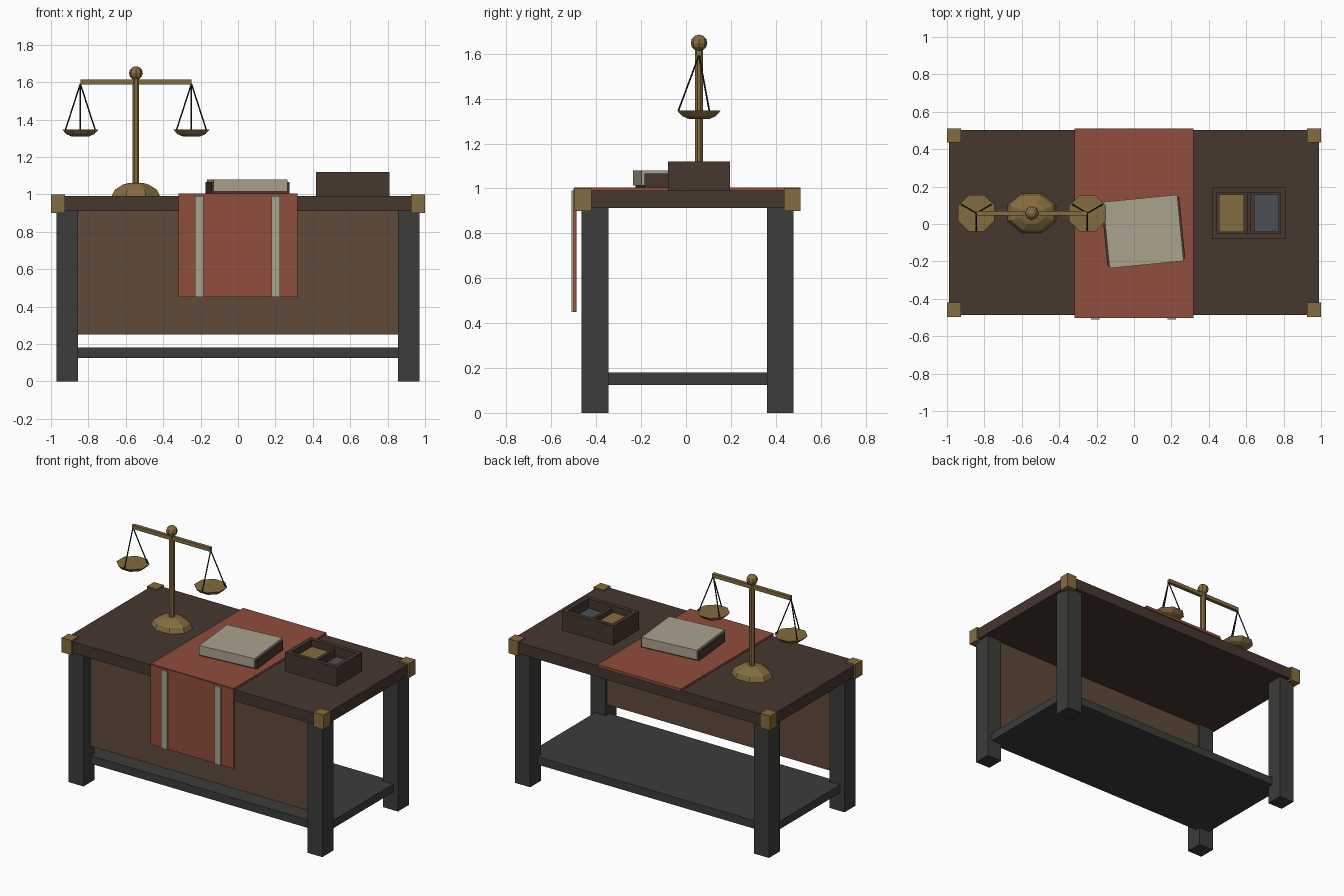
import bpy, bmesh
from math import pi, cos, sin, radians
from mathutils import Vector, Matrix

if "Cube" in bpy.data.objects:
    bpy.data.objects.remove(bpy.data.objects["Cube"])

COLORS = {
    "dark_wood": (0.062, 0.038, 0.028), "panel_wood": (0.115, 0.068, 0.042),
    "iron": (0.045, 0.045, 0.043), "brass": (0.23, 0.15, 0.05),
    "red_cloth": (0.28, 0.075, 0.045), "paper": (0.40, 0.36, 0.27),
    "slate": (0.07, 0.08, 0.09), "cord": (0.015, 0.015, 0.015)}
MATS = {}
for key, c in COLORS.items():
    MATS[key] = bpy.data.materials.new(key)
    MATS[key].diffuse_color = (*c, 1)


def finish(name, bm, mat):
    bmesh.ops.recalc_face_normals(bm, faces=bm.faces)
    me = bpy.data.meshes.new(name)
    bm.to_mesh(me)
    bm.free()
    me.materials.append(MATS[mat])
    ob = bpy.data.objects.new(name, me)
    bpy.context.collection.objects.link(ob)
    return ob


def box(name, mat, x, y, z):
    """Box from (min, max) ranges."""
    bm = bmesh.new()
    bmesh.ops.create_cube(bm, size=1)
    for v in bm.verts:
        v.co = [(a + b) / 2 + c * (b - a) for (a, b), c in zip((x, y, z), v.co)]
    return finish(name, bm, mat)


def lathe(name, mat, center, profile, sides=8, sx=1.0, sy=1.0):
    """Stack of flat-sided rings (radius to the flats, z), capped at both ends."""
    bm = bmesh.new()
    k = 1 / cos(pi / sides)
    rings = [[bm.verts.new((center[0] + sx * r * k * cos((i + .5) * 2 * pi / sides),
                            center[1] + sy * r * k * sin((i + .5) * 2 * pi / sides), z))
              for i in range(sides)] for r, z in profile]
    for a, b in zip(rings, rings[1:]):
        for i in range(sides):
            j = (i + 1) % sides
            bm.faces.new((a[i], a[j], b[j], b[i]))
    bm.faces.new(rings[0])
    bm.faces.new(rings[-1])
    return finish(name, bm, mat)


def rod(name, mat, p, q, r, sides=5):
    p, q = Vector(p), Vector(q)
    d = q - p
    bm = bmesh.new()
    m = Matrix.Translation((p + q) / 2) @ d.to_track_quat('Z', 'Y').to_matrix().to_4x4()
    bmesh.ops.create_cone(bm, cap_ends=True, segments=sides, radius1=r, radius2=r,
                          depth=d.length, matrix=m)
    return finish(name, bm, mat)


CY = 0.0075  # table centre in y

# Table
box("table_top", "dark_wood", (-.99, .99), (CY - .495, CY + .495), (.912, .99))
for sx in (-1, 1):
    for sy in (-1, 1):
        tag = ("front" if sy < 0 else "back") + ("_left" if sx < 0 else "_right")
        x, y = sx * .9125, CY + sy * .4125
        box(tag + "_leg", "iron", (x - .0575, x + .0575), (y - .06, y + .06), (0, .915))
        x, y = sx * .9625, CY + sy * .466
        box(tag + "_corner_cap", "brass", (x - .0375, x + .0375),
            (y - .0375, y + .0375), (.9, 1.0))
box("lower_shelf", "iron", (-.935, .935), (CY - .39, CY + .39), (.125, .18))
box("front_panel", "panel_wood", (-.88, .88), (-.39, -.36), (.25, .915))

# Cloth runner
box("cloth_runner", "red_cloth", (-.318, .318), (-.499, .511), (.985, 1.004))
box("cloth_drape", "red_cloth", (-.318, .318), (-.502, -.488), (.45, 1.0))
for side, x in (("left", -.207), ("right", .202)):
    box(side + "_cloth_stripe", "paper", (x - .023, x + .023), (-.511, -.5), (.45, .99))

# Ledger, turned slightly
for name, mat, hx, hy, z in (("ledger_binding", "dark_wood", .209, .165, (1.003, 1.066)),
                             ("ledger_pages", "paper", .199, .178, (1.014, 1.08))):
    ob = box(name, mat, (-hx, hx), (-hy, hy), z)
    ob.location = (.05, -.04, 0)
    ob.rotation_euler.z = radians(5.6)

# Coin tray with two compartments
X0, X1, Y0, Y1, W = .417, .811, -.08, .196, .028
box("tray_floor", "dark_wood", (X0, X1), (Y0, Y1), (.99, 1.015))
box("tray_front_wall", "dark_wood", (X0, X1), (Y0, Y0 + W), (.99, 1.12))
box("tray_back_wall", "dark_wood", (X0, X1), (Y1 - W, Y1), (.99, 1.12))
box("tray_left_wall", "dark_wood", (X0, X0 + W), (Y0 + W, Y1 - W), (.99, 1.12))
box("tray_right_wall", "dark_wood", (X1 - W, X1), (Y0 + W, Y1 - W), (.99, 1.12))
box("tray_divider", "dark_wood", (.603, .625), (Y0 + W, Y1 - W), (1.01, 1.1))
box("brass_coins", "brass", (.455, .588), (-.043, .157), (1.01, 1.08))
box("slate_coins", "slate", (.641, .774), (-.043, .157), (1.01, 1.06))

# Balance scale
SX, SY = -.546, .058
lathe("scale_base", "brass", (SX, SY),
      [(.13, .988), (.113, 1.024), (.07, 1.052), (.042, 1.06)], sy=.82)
lathe("scale_post", "brass", (SX, SY), [(.018, 1.05), (.018, 1.62)])
box("scale_beam", "brass", (SX - .297, SX + .297), (SY - .012, SY + .012), (1.588, 1.614))
bm = bmesh.new()
bmesh.ops.create_uvsphere(bm, u_segments=8, v_segments=6, radius=.037,
                          matrix=Matrix.Translation((SX, SY, 1.648)))
finish("scale_finial", bm, "brass")
for side, s in (("left", -1), ("right", 1)):
    px = SX + s * .297
    lathe(side + "_pan", "brass", (px, SY), [(.047, 1.31), (.075, 1.322), (.098, 1.348)])
    for i, a in enumerate((30, 150, 270)):
        a = radians(a)
        rod(f"{side}_pan_cord_{i + 1}", "cord", (px, SY, 1.592),
            (px + .092 * cos(a), SY + .092 * sin(a), 1.345), .004)

for m in bpy.data.materials:
    if m.users and not m.is_grease_pencil:
        m.use_nodes = True
        m.node_tree.nodes["Principled BSDF"].inputs["Base Color"].default_value = m.diffuse_color
